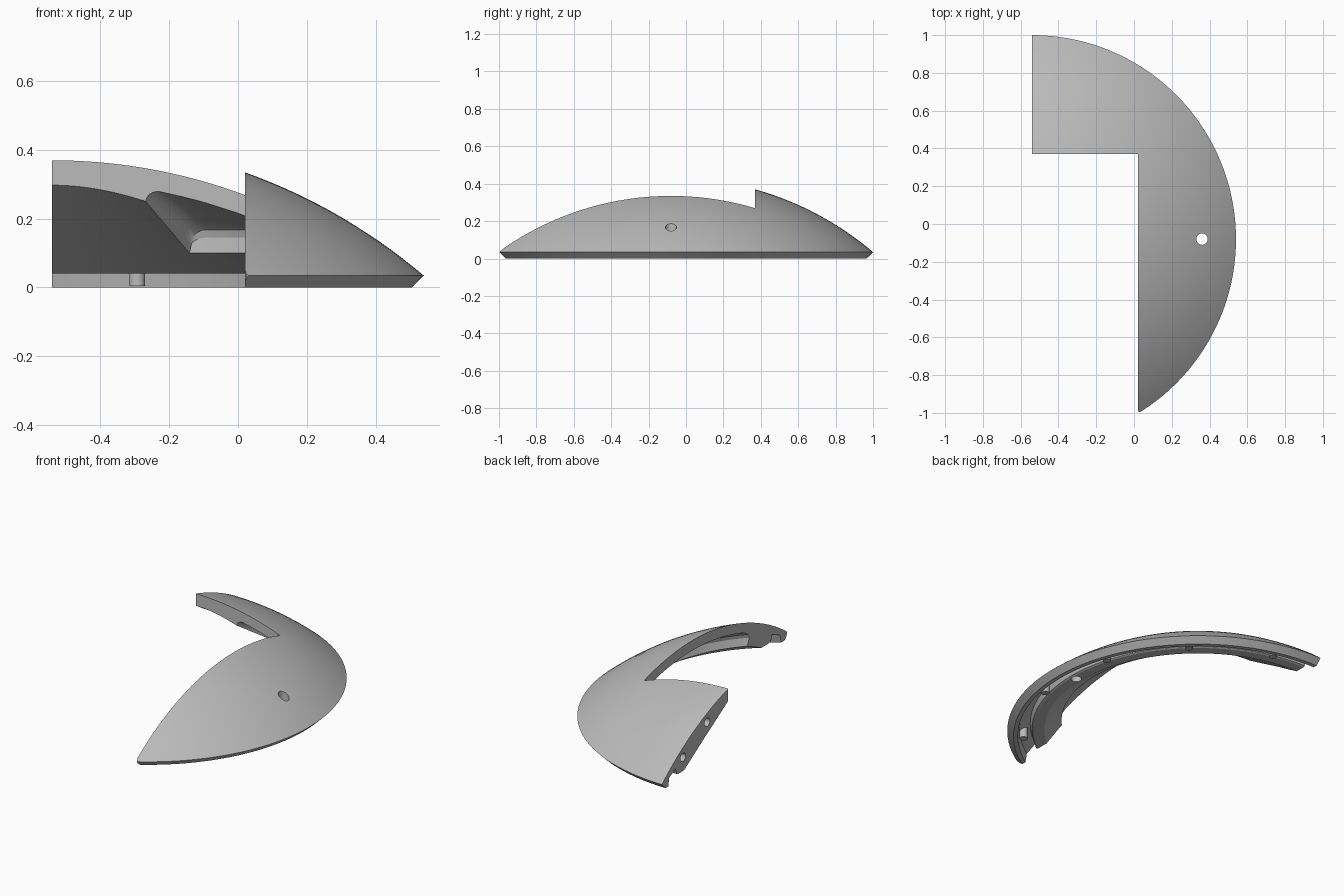
import bpy, bmesh
from math import sin, cos, radians, sqrt, tau

if "Cube" in bpy.data.objects:
    bpy.data.objects.remove(bpy.data.objects["Cube"])

CX, CY = -0.54, -0.08          # axis of the dome
R, ZC = 1.667, -1.2355         # sphere that forms the dome

grey = bpy.data.materials.new("mid grey")
grey.use_nodes = True
grey.diffuse_color = (0.5, 0.5, 0.5, 1)
grey.node_tree.nodes["Principled BSDF"].inputs["Base Color"].default_value = (0.5, 0.5, 0.5, 1)


def dome(r):
    return ZC + sqrt(R * R - r * r)


def finish(name, bm):
    bmesh.ops.recalc_face_normals(bm, faces=bm.faces)
    mesh = bpy.data.meshes.new(name)
    bm.to_mesh(mesh)
    bm.free()
    mesh.materials.append(grey)
    obj = bpy.data.objects.new(name, mesh)
    bpy.context.collection.objects.link(obj)
    return obj


def loft(name, rings, closed):
    """Skin a list of point rings, closing the loop or capping both ends."""
    bm = bmesh.new()
    loops = [[bm.verts.new(p) for p in ring] for ring in rings]
    n = len(loops[0])
    for i in range(len(loops) if closed else len(loops) - 1):
        a, b = loops[i], loops[(i + 1) % len(loops)]
        for j in range(n):
            k = (j + 1) % n
            bm.faces.new((a[j], a[k], b[k], b[j]))
    if not closed:
        bm.faces.new(loops[0])
        bm.faces.new(loops[-1])
    return finish(name, bm)


def turn(profile, angle):
    return [(CX + r * cos(angle), CY + r * sin(angle), z) for r, z in profile]


def cylinder(name, start, end, radius):
    """Upright or sideways cylinder between two points."""
    axis_z = start[2] != end[2]
    rings = []
    for x, y, z in (start, end):
        ring = []
        for i in range(32):
            c, s = radius * cos(tau * i / 32), radius * sin(tau * i / 32)
            ring.append((x + c, y + s, z) if axis_z else (x, y + c, z + s))
        rings.append(ring)
    return loft(name, rings, False)


def boolean(target, cutter, operation):
    cutter.hide_render = True
    mod = target.modifiers.new("cut", "BOOLEAN")
    mod.operation, mod.object, mod.solver = operation, cutter, "EXACT"
    bpy.context.view_layer.objects.active = target
    bpy.ops.object.modifier_apply(modifier=mod.name)
    bpy.data.objects.remove(cutter)


def smooth(obj):
    bpy.ops.object.select_all(action="DESELECT")
    obj.select_set(True)
    bpy.context.view_layer.objects.active = obj
    bpy.ops.object.shade_smooth_by_angle(angle=radians(25))


# Dome ring with rim, underside groove and sloping inner wall
outer = [(0.42 + 0.66 * i / 20, dome(0.42 + 0.66 * i / 20)) for i in range(21)]
under = [(1.05, 0.005), (1.045, 0), (1.02, 0), (1.01, 0.05), (0.95, 0.08),
         (0.94, 0.045), (0.93, 0.04), (0.87, 0.04), (0.68, 0.158),
         (0.52, 0.254), (0.42, 0.316)]
SEG = 144
shell = loft("dome_shell", [turn(outer + under, tau * i / SEG) for i in range(SEG)], True)

# Trim the ring to an L-shaped plan
plan = [(-0.54, 0.37), (0.02, 0.37), (0.02, -0.98), (0.025, -0.994),
        (0.04, -1.0), (1, -1.0), (1, 1.2), (-0.54, 1.2)]
trim = loft("trim", [[(x, y, z) for x, y in plan] for z in (-0.5, 1)], False)
boolean(shell, trim, "INTERSECT")

# Pocket under the corner, with a rounded ceiling at its end
def pocket_ring(degrees, drop):
    top = [(r, dome(r) - 0.06 - drop) for r in (0.38, 0.46, 0.54, 0.62, 0.7, 0.75)]
    side = [(0.78, dome(0.78) - 0.07 - drop), (0.785, 0.145 - drop * 0.5),
            (0.77, 0.09), (0.77, -0.1), (0.38, -0.1)]
    return turn(top + side, radians(degrees))

rings = [pocket_ring(-75 + 5 * i, 0) for i in range(27)]
for i in range(1, 7):
    t = radians(15 * i)
    rings.append(pocket_ring(55 + 4 * sin(t), 0.045 * (1 - cos(t))))
boolean(shell, loft("pocket", rings, False), "DIFFERENCE")

# Screw hole through the dome and pin holes in the end face
boolean(shell, cylinder("screw_hole", (0.36, -0.08, -0.2), (0.36, -0.08, 0.6), 0.03), "DIFFERENCE")
for y, z in ((0.57, 0.245), (0.8, 0.122)):
    boolean(shell, cylinder("pin_hole", (-0.6, y, z), (-0.43, y, z), 0.025), "DIFFERENCE")
smooth(shell)

# Locating pegs standing in the groove
for i, degrees in enumerate((75.5, 47, 18.5, -11, -42)):
    a = radians(degrees)
    x, y = CX + 0.988 * cos(a), CY + 0.988 * sin(a)
    smooth(cylinder(f"locating_peg_{i + 1}", (x, y, 0.005), (x, y, 0.078), 0.023))
